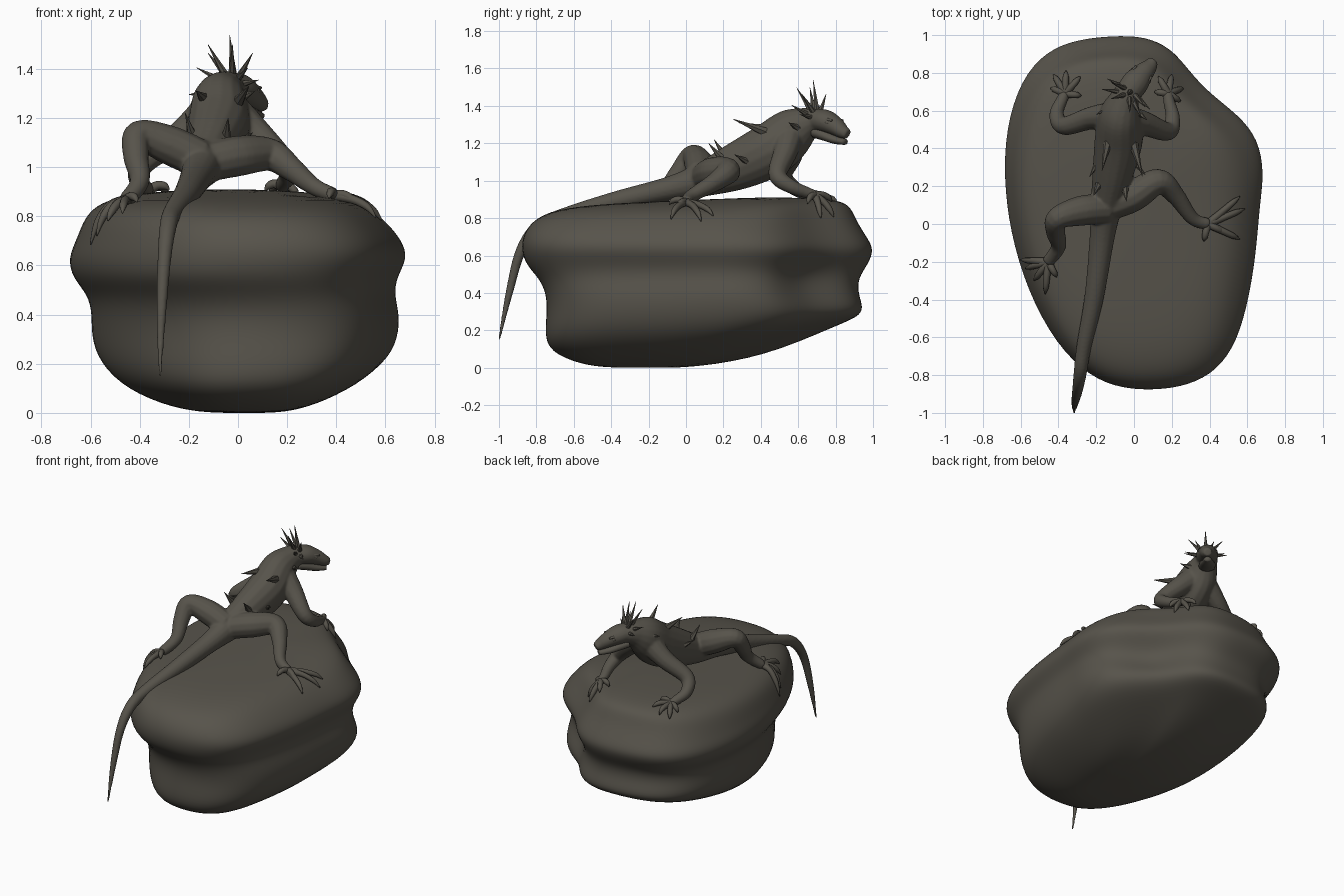
import bpy, bmesh, math
from mathutils import Vector, noise
from mathutils.bvhtree import BVHTree

stone = bpy.data.materials.new("dark grey brown stone")
stone.diffuse_color = (0.095, 0.087, 0.070, 1)


def finish(name, bm, smooth=True):
    bmesh.ops.recalc_face_normals(bm, faces=bm.faces[:])
    me = bpy.data.meshes.new(name)
    bm.to_mesh(me)
    bm.free()
    me.materials.append(stone)
    for p in me.polygons:
        p.use_smooth = smooth
    ob = bpy.data.objects.new(name, me)
    bpy.context.collection.objects.link(ob)
    return ob


def tube(bm, pts, sides=12, steps=6):
    """Closed tube along a smooth path; each point is x, y, z, half width, half height."""
    P = [tuple(p) + ((p[3],) if len(p) == 4 else ()) for p in pts]

    def at(i, t):
        q = [P[max(0, min(len(P) - 1, i + k))] for k in (-1, 0, 1, 2)]
        return [0.5 * (2 * b + (c - a) * t + (2 * a - 5 * b + 4 * c - d) * t * t
                       + (3 * b - a - 3 * c + d) * t ** 3) for a, b, c, d in zip(*q)]
    samples = [at(i, k / steps) for i in range(len(P) - 1) for k in range(steps)] + [list(P[-1])]
    centres = [Vector(s[:3]) for s in samples]
    side, rings = None, []
    for i, (c, s) in enumerate(zip(centres, samples)):
        t = (centres[min(i + 1, len(centres) - 1)] - centres[max(i - 1, 0)]).normalized()
        if side is None:
            side = t.cross(Vector((0, 0, 1)) if abs(t.z) < 0.95 else Vector((0, 1, 0)))
        side = (side - t * side.dot(t)).normalized()
        up = side.cross(t)
        w, h = max(s[3], 0.001), max(s[4], 0.001)
        rings.append([bm.verts.new(c + side * w * math.cos(a) + up * h * math.sin(a))
                      for a in (2 * math.pi * k / sides for k in range(sides))])
    for r0, r1 in zip(rings, rings[1:]):
        for k in range(sides):
            bm.faces.new((r0[k], r0[(k + 1) % sides], r1[(k + 1) % sides], r1[k]))
    bm.faces.new(rings[0])
    bm.faces.new(rings[-1])


# Boulder: one plan outline, resized to fit the extents at each level
outline = [(0.06, 1.0), (0.2, 0.935), (0.29, 0.82), (0.4, 0.71), (0.56, 0.59), (0.66, 0.46),
           (0.69, 0.28), (0.665, 0.1), (0.65, -0.12), (0.615, -0.36), (0.55, -0.61), (0.44, -0.77),
           (0.29, -0.85), (0.12, -0.87), (-0.06, -0.86), (-0.23, -0.80), (-0.41, -0.63),
           (-0.565, -0.34), (-0.655, -0.03), (-0.69, 0.25), (-0.675, 0.51), (-0.6, 0.77),
           (-0.46, 0.92), (-0.3, 0.98), (-0.12, 1.0)]
# z, x min, x max, y min, y max, rise towards +y
levels = [(0.0, -.12, .16, -.42, .05, .05), (.018, -.28, .29, -.57, .42, .10),
          (.085, -.47, .47, -.735, .79, .17), (.18, -.57, .61, -.76, .92, .10),
          (.30, -.60, .665, -.745, .955, .02), (.40, -.60, .665, -.75, .92, 0),
          (.48, -.615, .64, -.79, .92, 0), (.55, -.68, .65, -.86, .97, 0),
          (.63, -.70, .70, -.885, 1.01, 0), (.70, -.67, .675, -.88, .965, 0),
          (.77, -.64, .615, -.84, .915, .01), (.825, -.60, .55, -.76, .89, .02),
          (.862, -.52, .46, -.60, .85, .03), (.88, -.37, .34, -.36, .71, .04),
          (.895, -.15, .15, -.05, .40, .04)]
bm = bmesh.new()
rings = []
for z, x0, x1, y0, y1, rise in levels:
    ring = []
    for u, v in outline:
        x = x0 + (x1 - x0) * (u + 0.69) / 1.38
        y = y0 + (y1 - y0) * (v + 0.87) / 1.87
        n = noise.noise(Vector((x * 3, y * 3, z * 5))) * 0.012
        # hollow in the right rear side
        n -= 0.07 * math.exp(-((x - .45) ** 2 + (y - .65) ** 2) / .04 - ((z - .45) / .13) ** 2)
        ring.append(bm.verts.new((x * (1 + n), y * (1 + n), z + rise * max(y, 0))))
    rings.append(ring)
N = len(outline)
for r0, r1 in zip(rings, rings[1:]):
    for k in range(N):
        bm.faces.new((r0[k], r0[(k + 1) % N], r1[(k + 1) % N], r1[k]))
for ring in (rings[0], rings[-1]):
    mid = bm.verts.new(sum((v.co for v in ring), Vector()) / N)
    for k in range(N):
        bm.faces.new((ring[k], ring[(k + 1) % N], mid))
bvh = BVHTree.FromBMesh(bm)
boulder = finish("boulder", bm)
sub = boulder.modifiers.new("smooth", 'SUBSURF')
sub.levels = sub.render_levels = 2


def ground(x, y):
    hit = bvh.ray_cast(Vector((x, y, 2)), Vector((0, 0, -1)))[0]
    return hit.z if hit else 0.68


# Lizard skin: tail, trunk, head and legs fused into one smooth surface
bm = bmesh.new()
tube(bm, [(-.318, -1.0, .145, .006), (-.312, -.945, .40, .020), (-.30, -.885, .62, .028),
          (-.285, -.79, .755, .035), (-.265, -.65, .815, .040), (-.21, -.38, .89, .052),
          (-.17, -.08, .96, .066), (-.145, .10, 1.01, .085, .095), (-.11, .28, 1.08, .11, .13),
          (-.08, .45, 1.165, .128, .145), (-.075, .57, 1.26, .112, .13),
          (-.05, .66, 1.31, .08, .085), (-.02, .72, 1.32, .065, .06)], 16)
tube(bm, [(-.04, .68, 1.325, .066, .06), (.005, .745, 1.318, .072, .062), (.05, .80, 1.29, .056, .05),
          (.083, .835, 1.264, .042, .038), (.102, .866, 1.248, .027, .027)], 16)
legs = {
    "right hind": [(-.12, .10, 1.02, .08), (.0, .15, 1.045, .083), (.13, .225, 1.05, .068),
                   (.22, .15, .99, .050), (.31, .03, .92, .036), (.39, .0, .885, .032)],
    "left hind": [(-.15, .08, 1.03, .08), (-.28, .07, 1.09, .08), (-.405, .03, 1.13, .060),
                  (-.415, -.04, 1.04, .052), (-.40, -.12, .94, .040), (-.455, -.20, .865, .033)],
    "right fore": [(-.03, .55, 1.23, .08), (.06, .53, 1.15, .065), (.18, .49, 1.03, .049),
                   (.205, .56, .97, .039), (.185, .65, .935, .031), (.18, .69, .92, .028)],
    "left fore": [(-.12, .57, 1.22, .08), (-.23, .56, 1.13, .061), (-.37, .52, 1.03, .049),
                  (-.41, .58, .96, .039), (-.38, .66, .92, .031), (-.365, .69, .905, .028)],
}
for path in legs.values():
    tube(bm, path)
skin = finish("lizard_body", bm)
rm = skin.modifiers.new("fuse", 'REMESH')
rm.mode, rm.voxel_size, rm.use_smooth_shade = 'VOXEL', 0.008, True
sm = skin.modifiers.new("soften", 'SMOOTH')
sm.factor, sm.iterations = 0.5, 5

# Lower jaw
bm = bmesh.new()
tube(bm, [(-.03, .70, 1.26, .055, .035), (.0, .74, 1.247, .054, .033), (.045, .795, 1.222, .042, .025),
          (.090, .850, 1.207, .024, .016)])
finish("lower_jaw", bm)

# Toes: arched tubes that end in claws on the boulder
toe_tips = {
    "right hind": [(.56, .145), (.585, .08), (.56, -.08), (.48, -.045), (.37, -.09)],
    "left hind": [(-.60, -.19), (-.575, -.235), (-.53, -.30), (-.47, -.37), (-.41, -.28)],
    "right fore": [(.11, .70), (.13, .78), (.20, .79), (.26, .72), (.245, .65)],
    "left fore": [(-.44, .72), (-.425, .79), (-.36, .81), (-.285, .78), (-.28, .68)],
}
for name, tips in toe_tips.items():
    bm = bmesh.new()
    a = Vector(legs[name][-1][:3])
    for x, y in tips:
        b = Vector((x, y, ground(x, y) + 0.004))
        k1, k2 = a.lerp(b, 0.45), a.lerp(b, 0.8)
        k1.z = max(k1.z, ground(k1.x, k1.y)) + 0.02
        k2.z = max(k2.z, ground(k2.x, k2.y)) + 0.016
        tube(bm, [(*a, .022), (*k1, .018), (*k2, .015), (*b, .003)], 8, 4)
    finish(name.replace(" ", "_") + "_toes", bm)

# Eyes and brows on both sides of the head
ahead, across = Vector((.58, .81, 0)), Vector((.81, -.58, 0))
bm = bmesh.new()
for s in (-1, 1):
    e = Vector((.035, .785, 1.31)) + across * 0.05 * s
    eye = bmesh.ops.create_uvsphere(bm, u_segments=12, v_segments=8, radius=0.014)
    bmesh.ops.translate(bm, verts=eye["verts"], vec=e)
    b0, b1 = e - ahead * 0.035 + Vector((0, 0, .022)), e + ahead * 0.03 + Vector((0, 0, .012))
    tube(bm, [(*b0, .012), (*b1, .006)], 8, 3)
finish("eyes_and_brows", bm)

# Crest of spikes fanned over the back of the head
bm = bmesh.new()
for i in range(-4, 5):
    a = math.radians(20 * i)
    out = across * math.sin(a) + Vector((0, 0, math.cos(a)))
    base = Vector((-.02, .70, 1.33)) + out * 0.045 - ahead * (0.03 if i % 2 else 0)
    lean = out - ahead * (0.45 if i % 2 else 0.15)
    tip = base + lean.normalized() * (0.165 - 0.017 * abs(i))
    tube(bm, [(*base, .016), (*tip, .001)], 6, 1)
finish("head_spikes", bm, False)

# Spikes on neck, shoulders, flanks and hips: base point, tip, radius
bm = bmesh.new()
for base, tip, r in [((-.12, .62, 1.30), (-.20, .58, 1.295), .022), ((.01, .60, 1.28), (.07, .55, 1.31), .022),
                     ((-.13, .47, 1.27), (-.17, .28, 1.31), .03), ((-.01, .45, 1.25), (.045, .25, 1.33), .03),
                     ((-.18, .22, 1.11), (-.215, .15, 1.22), .024), ((-.05, .20, 1.11), (-.04, .12, 1.20), .024),
                     ((-.19, .33, 1.12), (-.235, .25, 1.15), .02), ((.0, .33, 1.10), (.06, .26, 1.14), .02)]:
    tube(bm, [(*base, r), (*tip, .001)], 6, 1)
finish("back_spikes", bm, False)
